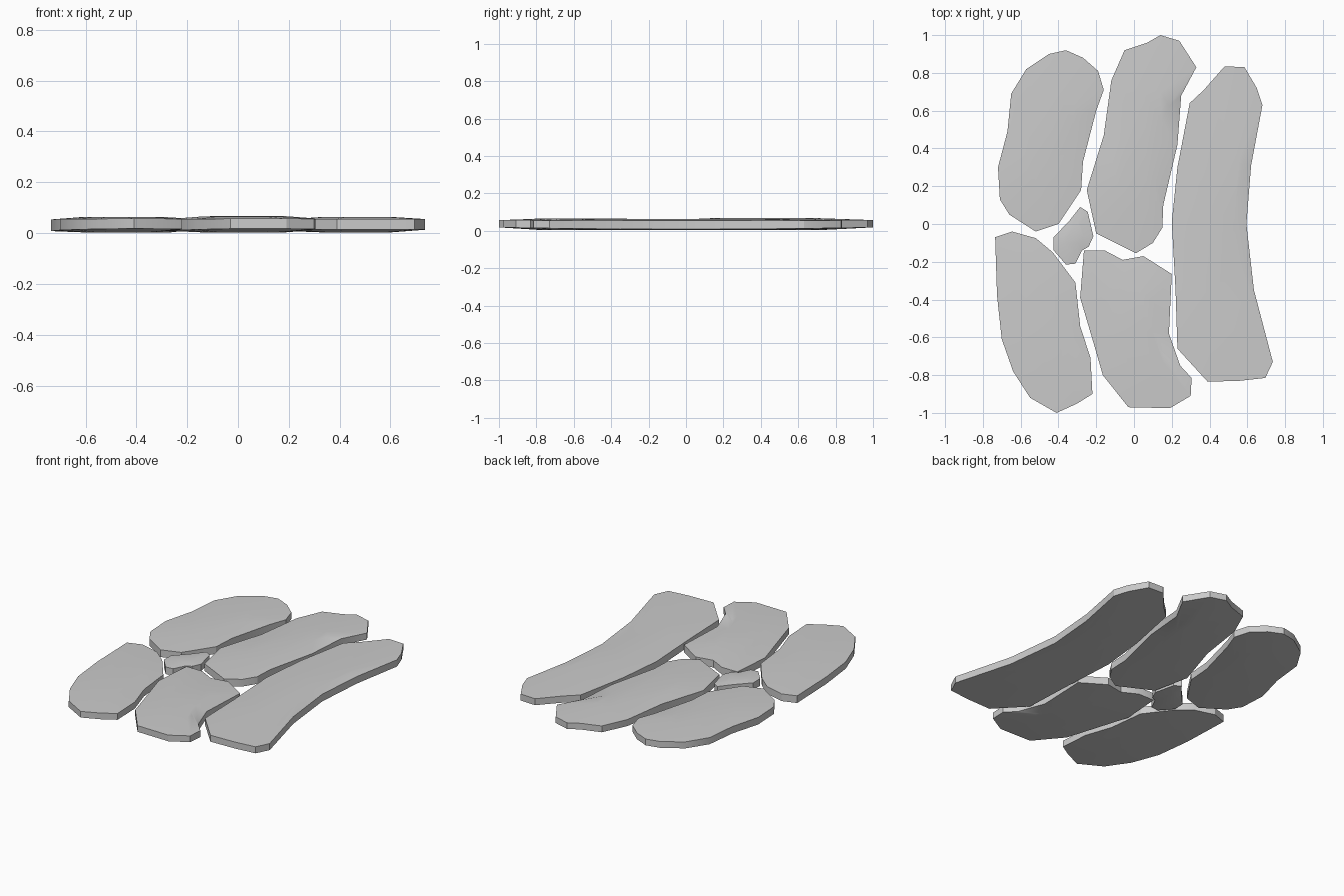
import bpy, bmesh
from mathutils import Vector

if "Cube" in bpy.data.objects:
    bpy.data.objects.remove(bpy.data.objects["Cube"])


def stone(name, outline, edge_top=0.054, crown=0.064):
    """Flat paving slab: upright rim, gently bowed top and underside."""
    bm = bmesh.new()
    pts = [Vector(p) for p in outline][::-1]      # counter-clockwise
    n = len(pts)
    mid = (Vector((min(p.x for p in pts), min(p.y for p in pts))) +
           Vector((max(p.x for p in pts), max(p.y for p in pts)))) / 2

    def ring(scale, height):
        return [bm.verts.new((*(mid + (p - mid) * scale), height(p))) for p in pts]

    rings = [ring(0.5, lambda p: 0.003),
             ring(1.0, lambda p: 0.008 + 0.010 * p.y ** 2),
             ring(1.0, lambda p: edge_top + 0.003 * p.y ** 2),
             ring(0.5, lambda p: crown)]
    for a, b in zip(rings, rings[1:]):
        for i in range(n):
            j = (i + 1) % n
            bm.faces.new((a[i], a[j], b[j], b[i]))
    bm.faces.new(rings[0][::-1])
    bm.faces.new(rings[-1])
    bmesh.ops.recalc_face_normals(bm, faces=bm.faces)
    mesh = bpy.data.meshes.new(name)
    bm.to_mesh(mesh)
    bm.free()
    obj = bpy.data.objects.new(name, mesh)
    bpy.context.collection.objects.link(obj)
    bpy.ops.object.select_all(action='DESELECT')
    obj.select_set(True)
    bpy.context.view_layer.objects.active = obj
    bpy.ops.object.shade_smooth_by_angle(angle=0.5)


# Outlines run clockwise seen from above
stone("back_left_stone", [
    (-.36, .92), (-.27, .88), (-.19, .81), (-.16, .71), (-.20, .60), (-.27, .33),
    (-.28, .18), (-.40, 0), (-.52, -.04), (-.66, .05), (-.71, .13), (-.72, .30),
    (-.67, .49), (-.65, .69), (-.57, .82), (-.45, .90)])

stone("back_middle_stone", [
    (.14, 1), (.24, .97), (.33, .83), (.25, .68), (.23, .42), (.155, .10),
    (.15, -.02), (.10, -.10), (.01, -.155), (-.20, -.05), (-.25, .18),
    (-.16, .47), (-.12, .76), (-.05, .92), (.07, .96)], crown=0.067)

stone("long_right_stone", [
    (.48, .835), (.585, .83), (.65, .72), (.68, .63), (.62, .31), (.595, 0),
    (.635, -.35), (.735, -.73), (.695, -.815), (.56, -.83), (.39, -.835),
    (.23, -.66), (.22, -.35), (.20, .01), (.23, .30), (.295, .64), (.37, .71)])

stone("front_left_stone", [
    (-.735, -.07), (-.645, -.04), (-.52, -.075), (-.43, -.15), (-.31, -.31),
    (-.285, -.54), (-.23, -.71), (-.22, -.90), (-.30, -.95), (-.41, -1),
    (-.55, -.92), (-.64, -.78), (-.70, -.61), (-.725, -.38)])

stone("front_middle_stone", [
    (-.265, -.14), (-.155, -.14), (-.06, -.19), (.05, -.17), (.20, -.265),
    (.185, -.58), (.245, -.75), (.305, -.815), (.30, -.91), (.19, -.975),
    (-.03, -.97), (-.165, -.80), (-.22, -.61), (-.285, -.39)], crown=0.066)

stone("small_filler_stone", [
    (-.285, .09), (-.245, .065), (-.215, -.065), (-.24, -.12), (-.275, -.14),
    (-.31, -.21), (-.36, -.215), (-.425, -.14), (-.425, -.07), (-.34, .02)],
    crown=0.060)
